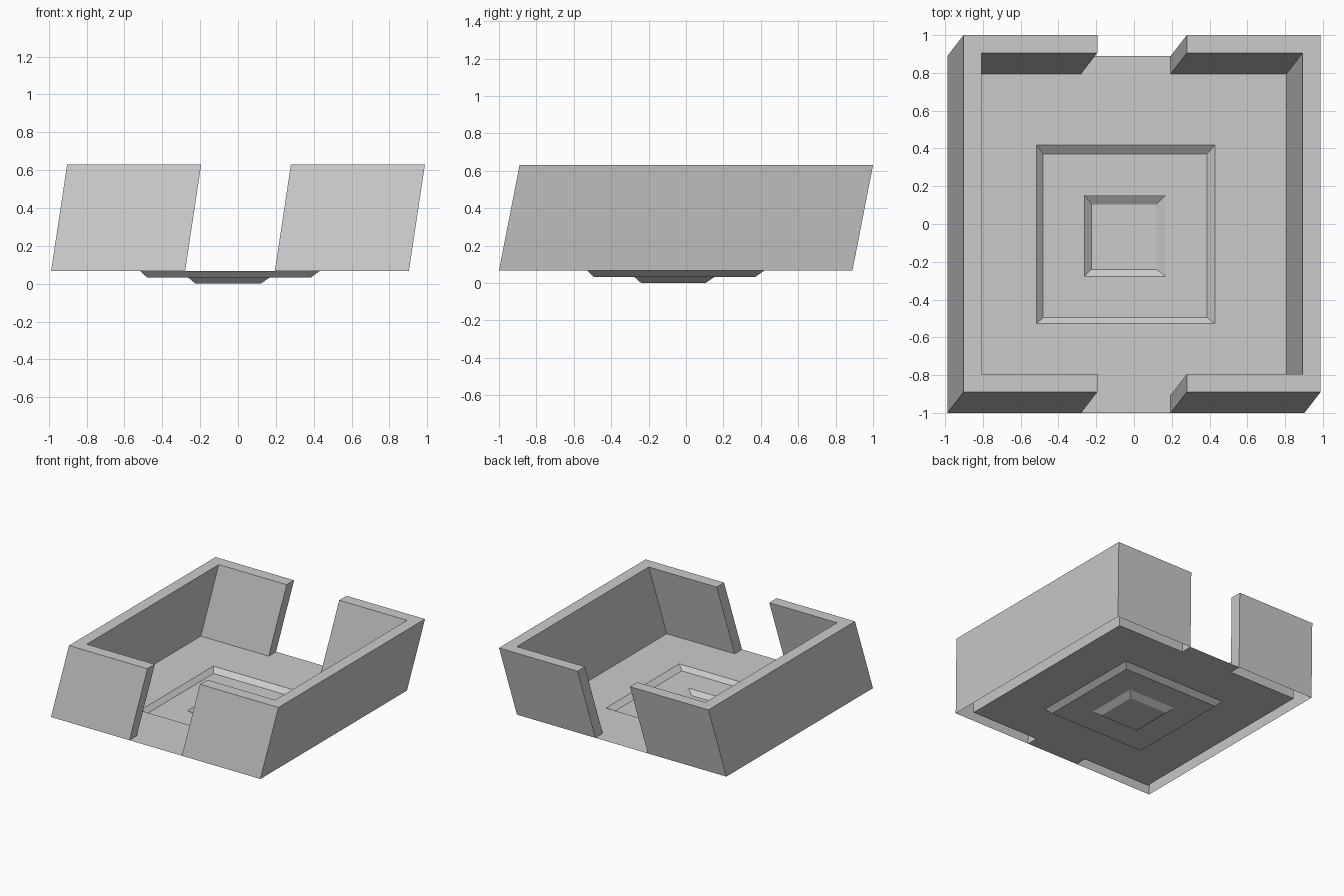
import bpy

if "Cube" in bpy.data.objects:
    bpy.data.objects.remove(bpy.data.objects["Cube"])

BASE_Z = 0.066            # floor level
WALL_H = 0.564            # wall height above the floor
LEAN_X, LEAN_Y = 0.085 / WALL_H, 0.11 / WALL_H
OUT, INN, DOOR = 0.945, 0.85, 0.237   # half sizes: outer wall, inner wall, doorway


def make(name, verts, faces):
    # The whole model leans, so every point is sheared by its height
    pts = [(x - 0.0425 + LEAN_X * z, y - 0.055 + LEAN_Y * z, z + BASE_Z)
           for x, y, z in verts]
    mesh = bpy.data.meshes.new(name)
    mesh.from_pydata(pts, [], faces)
    mesh.update()
    obj = bpy.data.objects.new(name, mesh)
    bpy.context.collection.objects.link(obj)
    return obj


def square(h, z):
    return [(-h, -h, z), (h, -h, z), (h, h, z), (-h, h, z)]


# Floor sheet: square rings stepping down into two sloped recesses
steps = [(INN, 0), (0.4725, 0), (0.433, -0.033), (0.2155, -0.033), (0.172, -BASE_Z)]
verts, faces = [], []
for half, z in steps:
    verts += square(half, z)
for r in range(len(steps) - 1):
    for k in range(4):
        a, b = 4 * r + k, 4 * r + (k + 1) % 4
        faces.append((a, b, b + 4, a + 4))
n = len(verts)
faces.append((n - 4, n - 3, n - 2, n - 1))

# Thresholds in the front and back doorways
for y0, y1 in ((-OUT, -INN), (INN, OUT)):
    n = len(verts)
    verts += [(-DOOR, y0, 0), (DOOR, y0, 0), (DOOR, y1, 0), (-DOOR, y1, 0)]
    faces.append((n, n + 1, n + 2, n + 3))
make("floor", verts, faces)

# C-shaped hollow walls, open underneath; the right one is the left turned by 180 degrees
outline = [(-OUT, -OUT), (-DOOR, -OUT), (-DOOR, -INN), (-INN, -INN),
           (-INN, INN), (-DOOR, INN), (-DOOR, OUT), (-OUT, OUT)]
n = len(outline)
wall_faces = [(k, (k + 1) % n, (k + 1) % n + n, k + n) for k in range(n)]
wall_faces.append(tuple(range(n, 2 * n)))
for name, s in (("left_wall", 1), ("right_wall", -1)):
    make(name, [(s * x, s * y, z) for z in (0, WALL_H) for x, y in outline], wall_faces)
